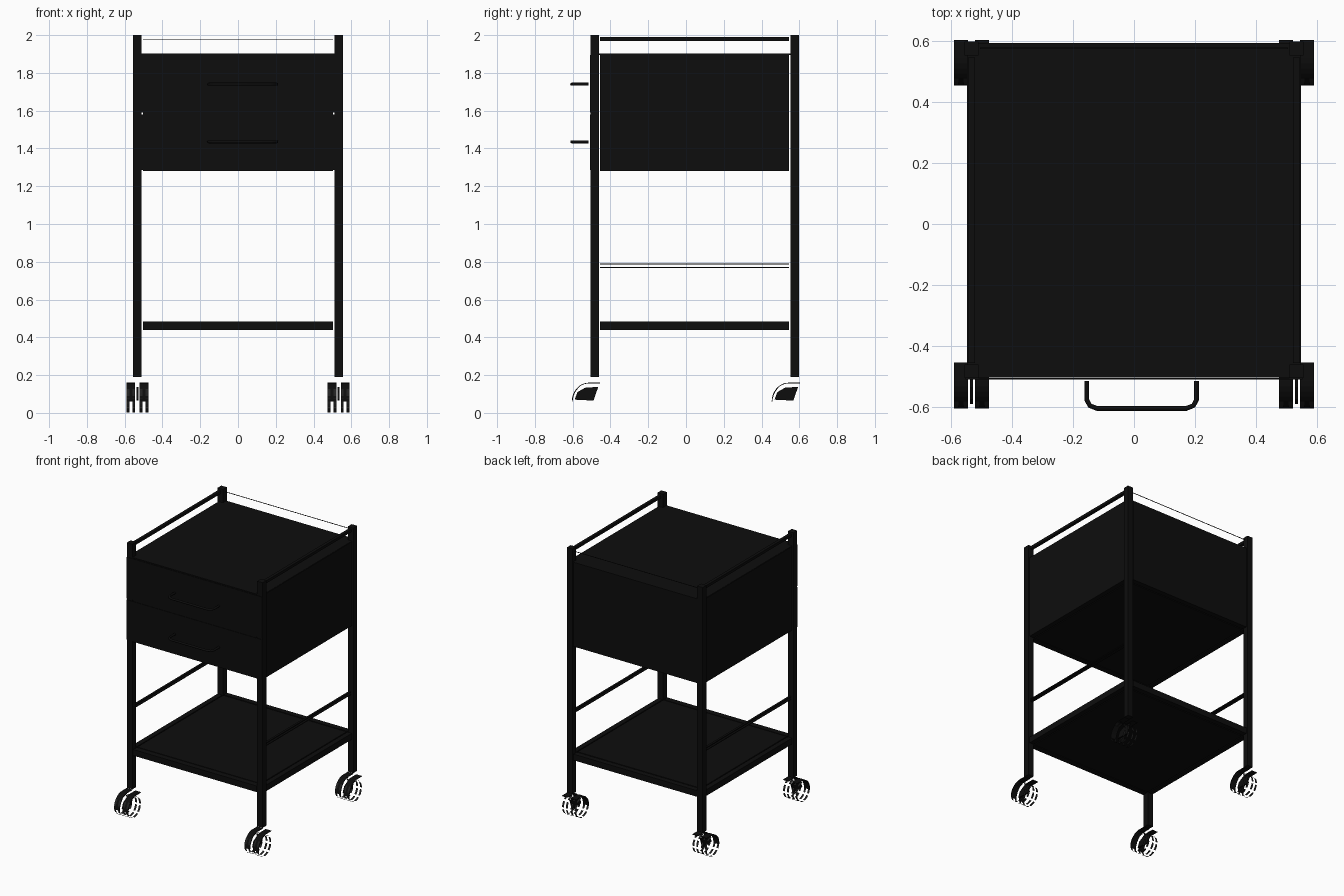
import bpy, math

old = bpy.data.objects.get("Cube")
if old:
    bpy.data.objects.remove(old, do_unlink=True)


def material(name, value):
    m = bpy.data.materials.new(name)
    m.use_nodes = True
    colour = (value, value, value, 1)
    m.diffuse_color = colour
    m.node_tree.nodes["Principled BSDF"].inputs["Base Color"].default_value = colour
    return m


black = material("matt black", 0.004)
grey = material("dark rubber grey", 0.015)


def mesh(name, verts, faces, mat=black):
    me = bpy.data.meshes.new(name)
    me.from_pydata(verts, [], faces)
    me.materials.append(mat)
    ob = bpy.data.objects.new(name, me)
    bpy.context.collection.objects.link(ob)
    return ob


def box(name, x0, x1, y0, y1, z0, z1):
    verts = [(x, y, z) for x in (x0, x1) for y in (y0, y1) for z in (z0, z1)]
    faces = [(0, 1, 3, 2), (4, 6, 7, 5), (0, 4, 5, 1),
             (2, 3, 7, 6), (0, 2, 6, 4), (1, 5, 7, 3)]
    return mesh(name, verts, faces)


def prism(name, profile, x0, x1):
    """Closed y-z profile pulled along x."""
    n = len(profile)
    verts = [(x, y, z) for x in (x0, x1) for y, z in profile]
    faces = [(i, (i + 1) % n, (i + 1) % n + n, i + n) for i in range(n)]
    faces += [tuple(reversed(range(n))), tuple(range(n, 2 * n))]
    return mesh(name, verts, faces)


# Inner and outer limits of the four legs
XI, XO = 0.51, 0.555
FRONT, BACK = (-0.505, -0.46), (0.553, 0.598)
Y0, Y1 = -0.455, 0.546


def panelled_slab(name, z0, z1):
    """Core slab with edge panels sitting between the legs."""
    box(name + "_core", -0.504, 0.504, Y0, Y1, z0, z1)
    box(name + "_front_panel", -0.504, 0.504, -0.503, -0.461, z0, z1)
    box(name + "_back_panel", -0.504, 0.504, 0.554, 0.593, z0, z1)
    for side, s in (("left", 1), ("right", -1)):
        a, b = sorted((s * 0.511, s * 0.548))
        box(f"{name}_{side}_panel", a, b, Y0, Y1, z0, z1)


# Cabinet and lower shelf
panelled_slab("cabinet", 1.28, 1.90)
panelled_slab("shelf", 0.44, 0.485)
box("cabinet_top", -0.545, 0.545, -0.503, 0.593, 1.896, 1.902)

# Drawer fronts and handles
for name, z0, z1, hz in (("lower", 1.285, 1.58, 1.435), ("upper", 1.59, 1.895, 1.74)):
    box(name + "_drawer_front", -0.553, 0.553, -0.509, -0.505, z0, z1)
    curve = bpy.data.curves.new(name + "_handle", "CURVE")
    curve.dimensions = "3D"
    curve.bevel_depth = 0.008
    curve.bevel_resolution = 2
    curve.use_fill_caps = True
    path = [(-0.155, -0.515), (-0.155, -0.575), (-0.145, -0.595), (-0.12, -0.605)]
    path += [(0.05 - x, y) for x, y in reversed(path)]
    spline = curve.splines.new("POLY")
    spline.points.add(len(path) - 1)
    for point, (x, y) in zip(spline.points, path):
        point.co = (x, y, hz, 1)
    curve.materials.append(black)
    bpy.context.collection.objects.link(bpy.data.objects.new(name + "_handle", curve))

# Side rails, upper bar and paired lower wires, plus a thin back rail
for side, s in (("left", 1), ("right", -1)):
    x = s * 0.5325
    box(side + "_top_rail", x - 0.011, x + 0.011, Y0, Y1, 1.97, 1.99)
    for level, z in (("lower", 0.77), ("upper", 0.788)):
        box(f"{side}_{level}_wire", x - 0.008, x + 0.008, Y0, Y1, z - 0.003, z + 0.003)
box("back_rail", -0.504, 0.504, 0.574, 0.578, 1.974, 1.977)


def caster(name, cx, cy):
    # Two curved hoods with tread rings below them
    arc = [(-0.075 + 0.09 * (1 - math.cos(t)), 0.06 + 0.1 * math.sin(t))
           for t in (math.pi / 2 * i / 8 for i in range(9))] + [(0.075, 0.16)]
    inner = [(y + 0.004 if i < 5 else y, z - 0.004 if i > 0 else z)
             for i, (y, z) in enumerate(arc)]
    profile = [(cy + y, z) for y, z in arc + inner[::-1]]
    for side, s in (("left", 1), ("right", -1)):
        a, b = sorted((cx + s * 0.012, cx + s * 0.058))
        prism(f"{name}_{side}_hood", profile, a, b)
        n, r = 32, 0.074
        verts = [(x, cy + r * math.cos(2 * math.pi * i / n),
                  0.075 + r * math.sin(2 * math.pi * i / n))
                 for x in (a, a + 0.015, b - 0.015, b) for i in range(n)]
        # Broken tread bands around each open wheel
        faces = [(k * n + i, k * n + (i + 1) % n, (k + 1) * n + (i + 1) % n, (k + 1) * n + i)
                 for k in (0, 2) for i in range(n) if i % 4 != 3]
        mesh(f"{name}_{side}_tread", verts, faces, grey)
    # Central bracket
    bracket = [(-0.06, 0.07), (-0.045, 0.11), (-0.005, 0.133), (0.065, 0.138), (0.04, 0.065)]
    prism(name + "_bracket", [(cy + y, z) for y, z in bracket], cx - 0.005, cx + 0.005)


# Legs and casters
for side, s in (("left", 1), ("right", -1)):
    for end, (y0, y1) in (("front", FRONT), ("back", BACK)):
        name = f"{end}_{side}"
        a, b = sorted((s * XI, s * XO))
        box(name + "_leg", a, b, y0, y1, 0.19, 2.0)
        caster(name + "_caster", s * 0.5325, (y0 + y1) / 2 - 0.047)
